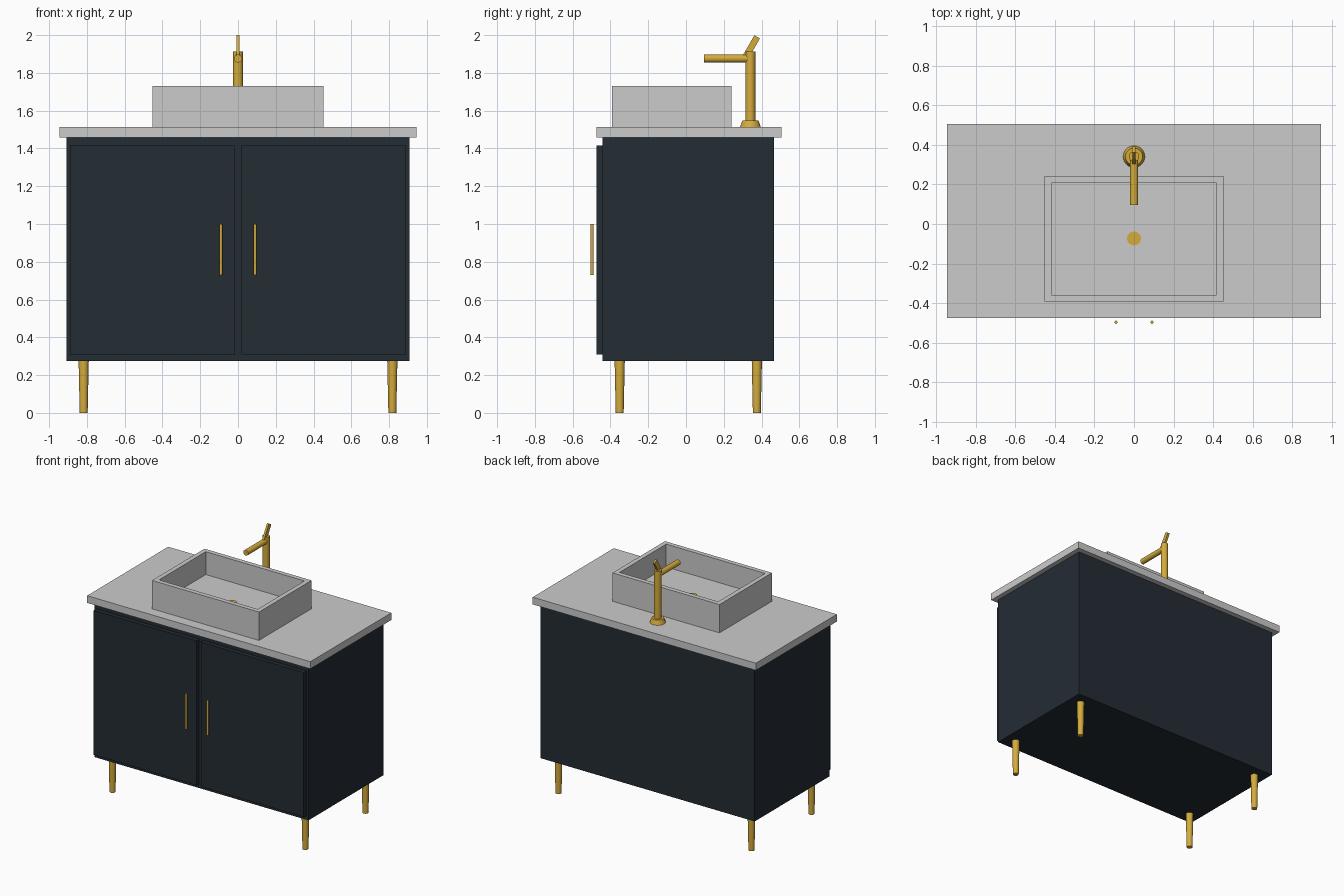
import bpy, bmesh
from mathutils import Vector

if "Cube" in bpy.data.objects:
    bpy.data.objects.remove(bpy.data.objects["Cube"])


def material(name, rgb):
    m = bpy.data.materials.new(name)
    m.diffuse_color = (*rgb, 1)
    m.use_nodes = True
    m.node_tree.nodes["Principled BSDF"].inputs["Base Color"].default_value = m.diffuse_color
    return m


NAVY = material("navy_paint", (0.017, 0.025, 0.034))
GOLD = material("brushed_gold", (0.66, 0.41, 0.045))


def finish(name, bm, mat=None, smooth=False):
    bmesh.ops.recalc_face_normals(bm, faces=bm.faces)
    me = bpy.data.meshes.new(name)
    bm.to_mesh(me)
    bm.free()
    ob = bpy.data.objects.new(name, me)
    bpy.context.collection.objects.link(ob)
    if mat:
        me.materials.append(mat)
    if smooth:
        bpy.ops.object.select_all(action='DESELECT')
        ob.select_set(True)
        bpy.context.view_layer.objects.active = ob
        bpy.ops.object.shade_smooth_by_angle()
    return ob


def box_mesh(lo, hi):
    bm = bmesh.new()
    bmesh.ops.create_cube(bm, size=1)
    lo, hi = Vector(lo), Vector(hi)
    for v in bm.verts:
        v.co = (lo + hi) / 2 + v.co * (hi - lo)
    return bm


def box(name, lo, hi, mat=None):
    return finish(name, box_mesh(lo, hi), mat)


def rod(name, a, b, r1, r2, mat=GOLD, sides=32):
    """Round or tapered bar from point a to point b."""
    a, b = Vector(a), Vector(b)
    bm = bmesh.new()
    bmesh.ops.create_cone(bm, cap_ends=True, segments=sides,
                          radius1=r1, radius2=r2, depth=(b - a).length)
    turn = Vector((0, 0, 1)).rotation_difference(b - a)
    for v in bm.verts:
        v.co = turn @ v.co + (a + b) / 2
    return finish(name, bm, mat, True)


# Cabinet body and countertop
box("cabinet_body", (-0.907, -0.443, 0.276), (0.907, 0.465, 1.458), NAVY)
box("countertop", (-0.945, -0.475, 1.458), (0.945, 0.505, 1.513))

# Doors, handles and legs on both sides
for side, s in (("left", -1), ("right", 1)):
    x1, x2 = sorted((s * 0.018, s * 0.889))
    box(f"{side}_door", (x1, -0.475, 0.309), (x2, -0.443, 1.415), NAVY)
    rod(f"{side}_handle", (s * 0.091, -0.497, 0.73), (s * 0.091, -0.497, 1.0),
        0.008, 0.008)
    for end, y in (("front", -0.351), ("back", 0.375)):
        rod(f"{end}_{side}_leg", (s * 0.817, y, 0), (s * 0.817, y, 0.276),
            0.021, 0.027)

# Vessel basin: block with an inset, sunken top
bm = box_mesh((-0.453, -0.393, 1.513), (0.453, 0.242, 1.73))
top = max(bm.faces, key=lambda f: f.calc_center_median().z)
bmesh.ops.inset_region(bm, faces=[top], thickness=0.035, use_even_offset=True)
floor = bmesh.ops.extrude_discrete_faces(bm, faces=[top])["faces"][0]
for v in floor.verts:
    v.co.z = 1.555
finish("basin", bm)
rod("drain", (0, -0.073, 1.53), (0, -0.073, 1.562), 0.035, 0.035)

# Faucet: flared base, column, spout
rod("faucet_base", (0, 0.341, 1.513), (0, 0.341, 1.547), 0.055, 0.043)
rod("faucet_column", (0, 0.341, 1.54), (0, 0.341, 1.912), 0.026, 0.026)
rod("faucet_spout", (0, 0.341, 1.876), (0, 0.095, 1.876), 0.021, 0.021)

# Tilted flat lever
lever = box("faucet_lever", (-0.008, -0.017, -0.13), (0.008, 0.017, 0), GOLD)
lever.location = (0, 0.377, 1.991)
lever.rotation_euler = (-0.5236, 0, 0)
